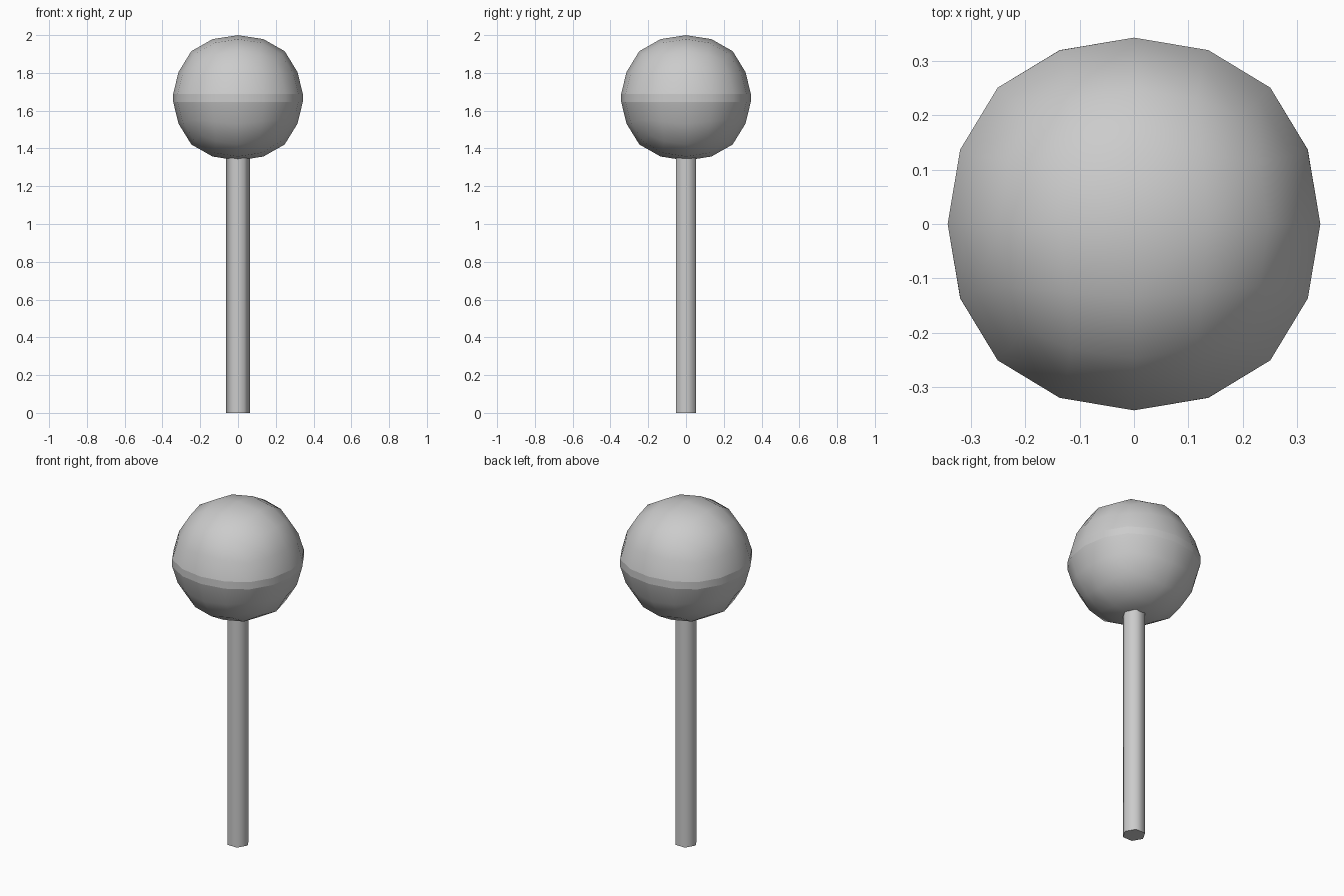
import bpy, bmesh

if "Cube" in bpy.data.objects:
    bpy.data.objects.remove(bpy.data.objects["Cube"])

CENTRE_Z = 1.668
POLE = 0.3314


def finish(obj):
    for p in obj.data.polygons:
        p.use_smooth = True


# Round head: a twice subdivided cube with a flat band round its equator
bpy.ops.mesh.primitive_cube_add(size=2)
head = bpy.context.object
head.name = "round_head"
sub = head.modifiers.new("Round", 'SUBSURF')
sub.levels = 2
sub.use_limit_surface = False
bpy.ops.object.modifier_apply(modifier=sub.name)

bm = bmesh.new()
bm.from_mesh(head.data)
equator = [e for e in bm.edges if all(abs(v.co.z) < 1e-3 for v in e.verts)]
bmesh.ops.bevel(bm, geom=equator, offset=0.055, offset_type='OFFSET',
                segments=1, profile=0.5, affect='EDGES')
for v in bm.verts:
    z = v.co.z
    if abs(z) < 0.1:
        # Band vertices
        v.co.x *= 0.395
        v.co.y *= 0.395
        v.co.z = 0.021 if z > 0 else -0.021
    else:
        # Slightly flattened upper and lower halves
        v.co.x *= 0.3845
        v.co.y *= 0.3845
        v.co.z = z * (0.3906 - 0.017 * z * z)
    v.co.z += CENTRE_Z
# Crisp shading break along both rims of the band
for e in bm.edges:
    a, b = (v.co.z - CENTRE_Z for v in e.verts)
    if abs(a) < 0.03 and abs(a - b) < 1e-4:
        e.smooth = False
bmesh.ops.recalc_face_normals(bm, faces=bm.faces)
bm.to_mesh(head.data)
bm.free()
finish(head)

# Six-sided stick with corners on the x axis
bm = bmesh.new()
bmesh.ops.create_circle(bm, cap_ends=True, segments=6, radius=0.0625)
if max(v.co.x for v in bm.verts) < 0.06:
    for v in bm.verts:
        v.co.x, v.co.y = v.co.y, -v.co.x
ext = bmesh.ops.extrude_face_region(bm, geom=bm.faces[:], use_keep_orig=True)
for v in ext["geom"]:
    if isinstance(v, bmesh.types.BMVert):
        v.co.z = 1.36
for e in bm.edges:
    if abs(e.verts[0].co.z - e.verts[1].co.z) < 1e-4:
        e.smooth = False
bmesh.ops.recalc_face_normals(bm, faces=bm.faces)
mesh = bpy.data.meshes.new("stick")
bm.to_mesh(mesh)
bm.free()
stick = bpy.data.objects.new("stick", mesh)
bpy.context.collection.objects.link(stick)
finish(stick)
